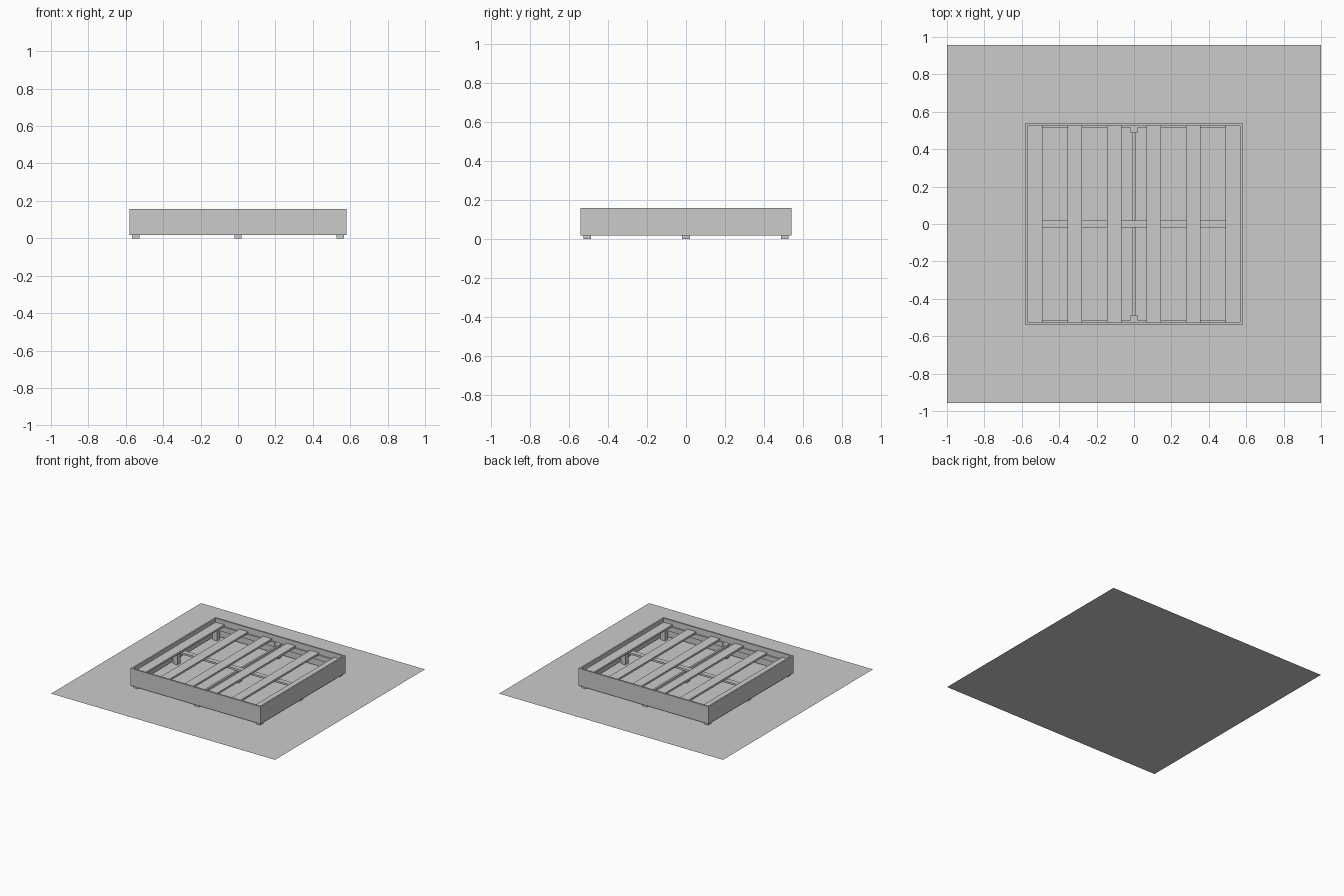
import bpy

cube = bpy.data.objects.get("Cube")
if cube:
    bpy.data.objects.remove(cube, do_unlink=True)

grey = bpy.data.materials.new("plain_grey")
grey.use_nodes = True
COLOUR = (0.6, 0.6, 0.6, 1)
grey.diffuse_color = COLOUR
grey.node_tree.nodes["Principled BSDF"].inputs["Base Color"].default_value = COLOUR


def box(name, x, y, z):
    """Box spanning the (low, high) pairs x, y and z."""
    bpy.ops.mesh.primitive_cube_add(size=1, location=[sum(p) / 2 for p in (x, y, z)])
    ob = bpy.context.object
    ob.name = name
    ob.scale = [p[1] - p[0] for p in (x, y, z)]
    bpy.ops.object.transform_apply(location=False, rotation=False, scale=True)
    ob.data.materials.append(grey)
    return ob


def around(centre, half):
    return (centre - half, centre + half)


# Main dimensions
OUT_X, OUT_Y = 0.58, 0.541
IN_X, IN_Y = 0.568, 0.527
BOTTOM, TOP = 0.018, 0.158
SLAT_LOW, SLAT_HIGH = 0.11, 0.126

# Ground sheet
bpy.ops.mesh.primitive_plane_add(size=2)
ground = bpy.context.object
ground.name = "ground_sheet"
ground.scale.y = 0.956
bpy.ops.object.transform_apply(location=False, rotation=False, scale=True)
ground.data.materials.append(grey)

# Outer frame boards and the ledges that carry the slat ends
for side, word in ((-1, "front"), (1, "back")):
    box(word + "_board", (-OUT_X, OUT_X), sorted((side * IN_Y, side * OUT_Y)), (BOTTOM, TOP))
    box(word + "_ledge", (-IN_X, IN_X), sorted((side * 0.517, side * IN_Y)), (0.07, SLAT_LOW))
for side, word in ((-1, "right"), (1, "left")):
    box(word + "_board", sorted((side * IN_X, side * OUT_X)), (-IN_Y, IN_Y), (BOTTOM, TOP))

# Three by three grid of legs
for x in (-0.547, 0, 0.547):
    for y in (-0.506, 0, 0.506):
        top = SLAT_LOW - 0.015 if y == 0 else SLAT_LOW
        box("leg", around(x, 0.02), around(y, 0.02), (0, top))

# Middle supports
box("cross_plank", (-IN_X, IN_X), around(0, 0.02), (SLAT_LOW - 0.015, SLAT_LOW))
box("centre_joist", around(0, 0.008), (-0.49, 0.49), (0.055, SLAT_LOW - 0.015))

# Slats, mirrored about the middle
for x in (0.106, 0.317, 0.529):
    for side in (-1, 1):
        box("slat", around(side * x, 0.039), (-IN_Y, IN_Y), (SLAT_LOW, SLAT_HIGH))
